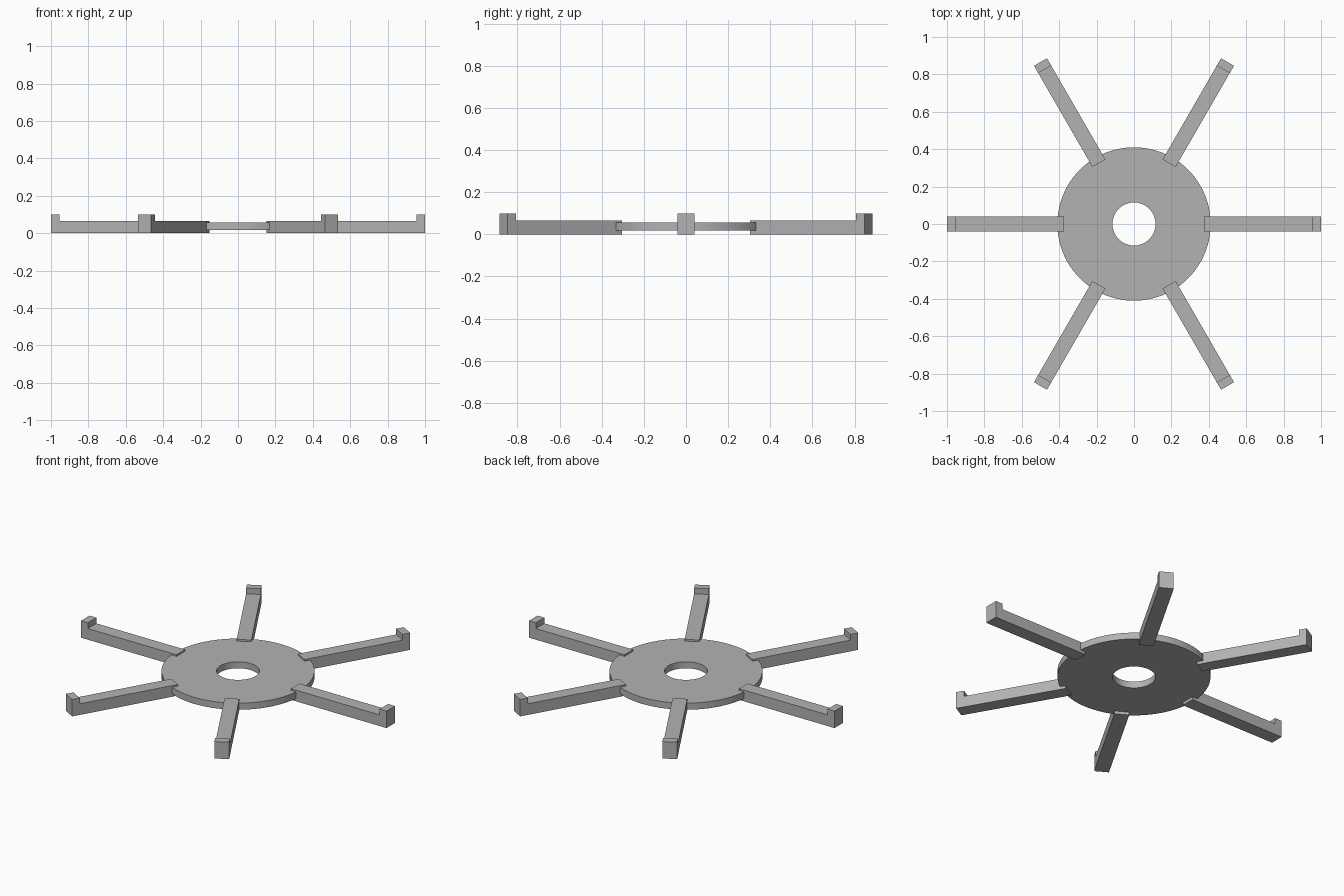
import bpy
import bmesh
from math import cos, sin, pi, radians
from mathutils import Matrix

cube = bpy.data.objects.get("Cube")
if cube:
    bpy.data.objects.remove(cube, do_unlink=True)

grey = bpy.data.materials.new("plain grey")
grey.use_nodes = True
colour = (0.45, 0.45, 0.45, 1)
grey.diffuse_color = colour
grey.node_tree.nodes["Principled BSDF"].inputs["Base Color"].default_value = colour


def make_object(name, bm):
    bmesh.ops.recalc_face_normals(bm, faces=bm.faces[:])
    mesh = bpy.data.meshes.new(name)
    bm.to_mesh(mesh)
    bm.free()
    mesh.materials.append(grey)
    obj = bpy.data.objects.new(name, mesh)
    bpy.context.collection.objects.link(obj)
    return obj


# Hub: flat ring swept from a rectangular section
SEGMENTS = 96
section = [(0.115, 0.017), (0.41, 0.017), (0.41, 0.056), (0.115, 0.056)]
bm = bmesh.new()
rings = []
for i in range(SEGMENTS):
    a = 2 * pi * i / SEGMENTS
    rings.append([bm.verts.new((r * cos(a), r * sin(a), z)) for r, z in section])
for i, ring in enumerate(rings):
    after = rings[(i + 1) % SEGMENTS]
    for j in range(4):
        k = (j + 1) % 4
        bm.faces.new((ring[j], after[j], after[k], ring[k]))
hub = make_object("hub_disc", bm)
bpy.ops.object.select_all(action="DESELECT")
hub.select_set(True)
bpy.context.view_layer.objects.active = hub
bpy.ops.object.shade_smooth_by_angle(angle=radians(30))

# Arms: side profile with an upturned lip, extruded across the width
WIDTH = 0.08
profile = [(0.375, 0), (1, 0), (1, 0.1), (0.955, 0.1), (0.955, 0.066), (0.375, 0.066)]
for n in range(6):
    bm = bmesh.new()
    side = bm.faces.new([bm.verts.new((x, -WIDTH / 2, z)) for x, z in profile])
    grown = bmesh.ops.extrude_face_region(bm, geom=[side])["geom"]
    moved = [v for v in grown if isinstance(v, bmesh.types.BMVert)]
    bmesh.ops.translate(bm, verts=moved, vec=(0, WIDTH, 0))
    bm.transform(Matrix.Rotation(n * pi / 3, 4, "Z"))
    make_object(f"arm_{n + 1}", bm)
